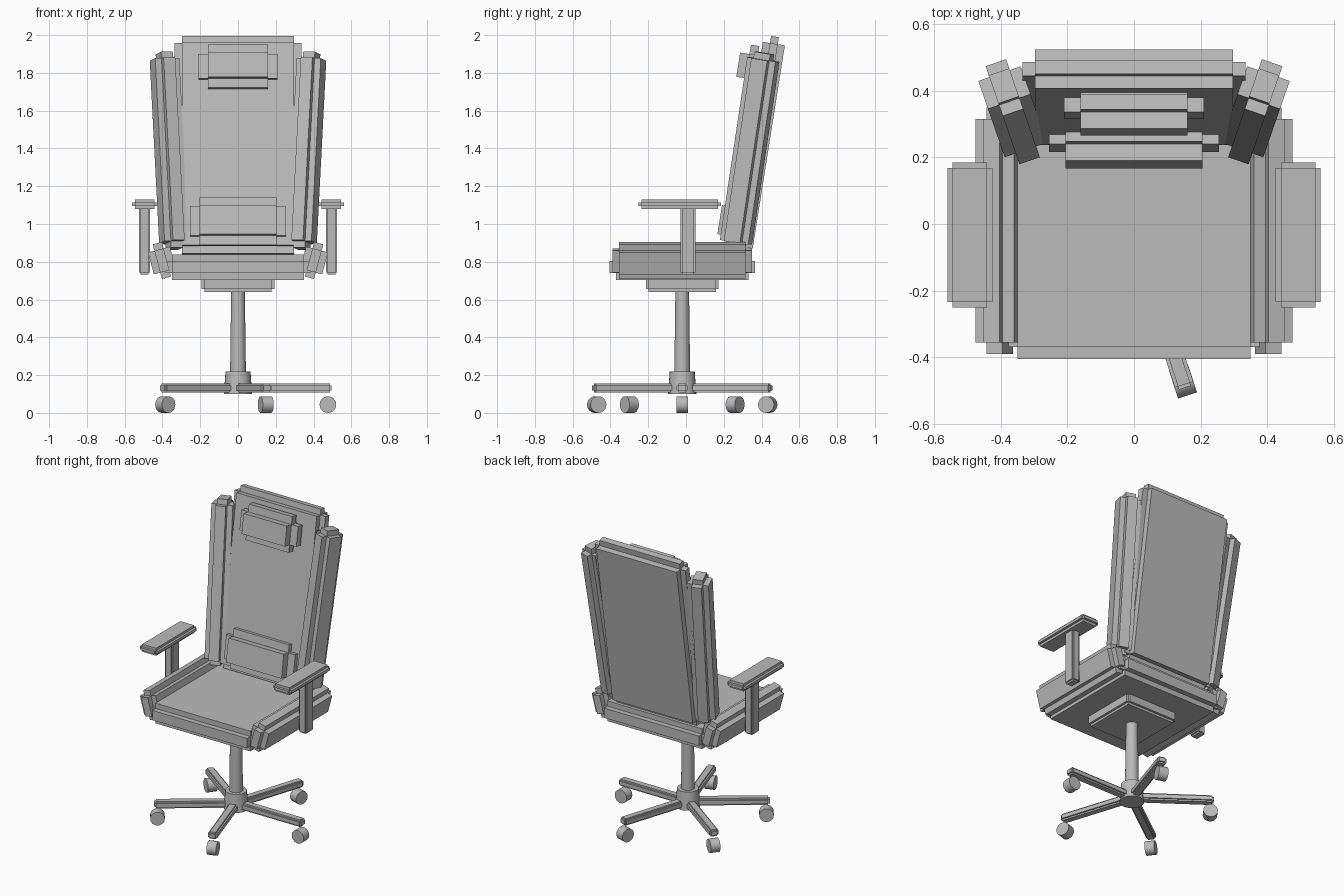
import bpy, bmesh
from math import radians, sin, cos, pi
from mathutils import Matrix, Vector

cube = bpy.data.objects.get("Cube")
if cube:
    bpy.data.objects.remove(cube, do_unlink=True)

grey = bpy.data.materials.new("mid_grey")
grey.use_nodes = True
COLOR = (0.5, 0.5, 0.5, 1)
grey.diffuse_color = COLOR
grey.node_tree.nodes["Principled BSDF"].inputs["Base Color"].default_value = COLOR


def finish(name, bm, loc, rot):
    mesh = bpy.data.meshes.new(name)
    bm.to_mesh(mesh)
    bm.free()
    mesh.materials.append(grey)
    obj = bpy.data.objects.new(name, mesh)
    bpy.context.collection.objects.link(obj)
    obj.location = loc
    obj.rotation_euler = [radians(a) for a in rot]
    return obj


def notched_box(name, size, loc, step, rot=(0, 0, 0)):
    """Three crossing boxes, each full length along one axis, leaving stepped edges."""
    bm = bmesh.new()
    for axis in range(3):
        dims = [s if i == axis else s - 2 * step for i, s in enumerate(size)]
        bmesh.ops.create_cube(bm, size=1, matrix=Matrix.Diagonal(dims + [1]))
    return finish(name, bm, loc, rot)


def cylinder(name, r_low, r_top, height, loc, rot=(0, 0, 0), sides=24):
    bm = bmesh.new()
    bmesh.ops.create_cone(bm, cap_ends=True, segments=sides,
                          radius1=r_low, radius2=r_top, depth=height)
    obj = finish(name, bm, loc, rot)
    bpy.ops.object.select_all(action="DESELECT")
    obj.select_set(True)
    bpy.context.view_layer.objects.active = obj
    bpy.ops.object.shade_smooth_by_angle(angle=radians(35))
    return obj


LEAN = -9
BASE_Y = -0.02

# Seat and mounting plate
notched_box("seat", (0.77, 0.77, 0.135), (0, -0.02, 0.772), 0.035)
notched_box("seat_plate", (0.385, 0.385, 0.08), (0, BASE_Y, 0.68), 0.015)

# Backrest with its pillows
notched_box("backrest", (0.67, 0.118, 1.165), (0, 0.38, 1.417), 0.038, (LEAN, 0, 0))
notched_box("headrest", (0.42, 0.145, 0.23), (0, 0.348, 1.832), 0.05, (LEAN, 0, 0))
notched_box("lumbar_pillow", (0.51, 0.145, 0.255), (0, 0.25, 1.012), 0.05, (LEAN, 0, 0))

# Paired side parts
for side, s in (("left", 1), ("right", -1)):
    notched_box(side + "_seat_bolster", (0.12, 0.74, 0.19),
                (s * 0.403, -0.02, 0.807), 0.035, (0, s * 15, 0))
    notched_box(side + "_back_wing", (0.135, 0.16, 1.05),
                (s * 0.364, 0.337, 1.387), 0.035, (LEAN, 0, s * -19))
    notched_box(side + "_arm_post", (0.06, 0.08, 0.36), (s * 0.495, 0.01, 0.912), 0.01)
    notched_box(side + "_armrest", (0.135, 0.435, 0.05), (s * 0.493, -0.033, 1.105), 0.016)

# Gas column and hub
cylinder("column", 0.042, 0.036, 0.46, (0, BASE_Y, 0.43))
cylinder("hub", 0.075, 0.066, 0.12, (0, BASE_Y, 0.16))

# Five legs with casters
for i in range(5):
    a = i * 2 * pi / 5
    out = Vector((cos(a), sin(a), 0))
    turn = i * 72
    centre = Vector((0, BASE_Y, 0))
    notched_box(f"leg_{i + 1}", (0.48, 0.058, 0.046),
                centre + out * 0.256 + Vector((0, 0, 0.132)), 0.01, (0, 0, turn))
    cylinder(f"caster_{i + 1}", 0.044, 0.044, 0.06,
             centre + out * 0.476 + Vector((0, 0, 0.044)), (90, 0, turn))
